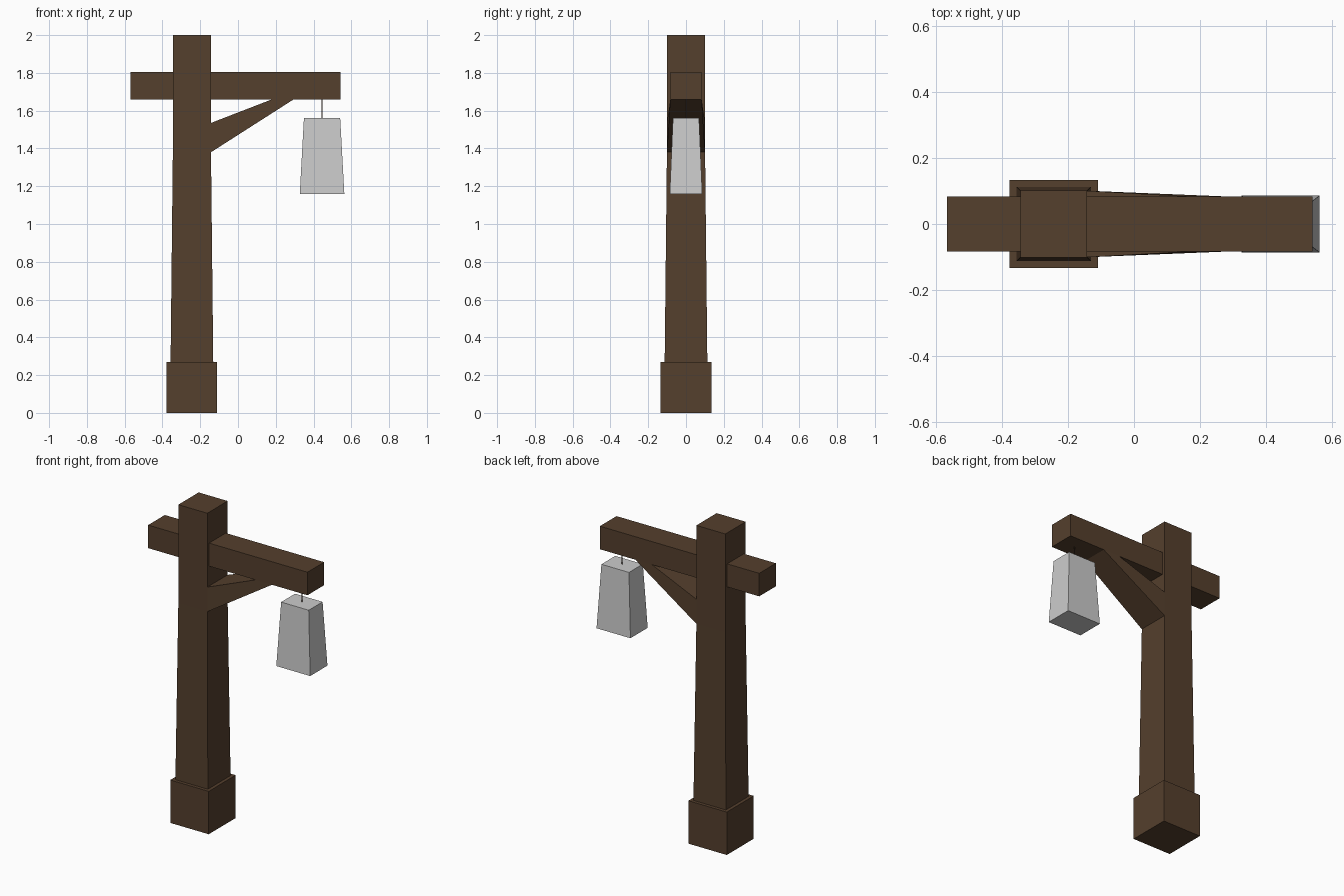
import bpy, bmesh

if "Cube" in bpy.data.objects:
    bpy.data.objects.remove(bpy.data.objects["Cube"])

wood = bpy.data.materials.new("dark_wood")
wood.diffuse_color = (0.09, 0.05, 0.026, 1)
wood.use_nodes = True
wood.node_tree.nodes["Principled BSDF"].inputs["Base Color"].default_value = wood.diffuse_color


def loft(name, rings, mat=None):
    """Skin a stack of four-cornered rings and cap both ends."""
    bm = bmesh.new()
    loops = [[bm.verts.new(p) for p in ring] for ring in rings]
    for a, b in zip(loops, loops[1:]):
        for i in range(4):
            j = (i + 1) % 4
            bm.faces.new((a[i], a[j], b[j], b[i]))
    bm.faces.new(loops[0][::-1])
    bm.faces.new(loops[-1])
    bmesh.ops.recalc_face_normals(bm, faces=bm.faces)
    mesh = bpy.data.meshes.new(name)
    bm.to_mesh(mesh)
    bm.free()
    obj = bpy.data.objects.new(name, mesh)
    bpy.context.collection.objects.link(obj)
    if mat:
        mesh.materials.append(mat)
    return obj


def level(cx, hx, hy, z):
    """Horizontal rectangle centred on (cx, 0)."""
    return [(cx + sx * hx, sy * hy, z)
            for sx, sy in ((-1, -1), (1, -1), (1, 1), (-1, 1))]


POST_X, LAMP_X = -0.244, 0.445

# Square footing
loft("base", [level(POST_X, 0.134, 0.134, 0), level(POST_X, 0.134, 0.134, 0.27)], wood)

# Post: tapered lower part, straight upper part
loft("post", [level(POST_X, 0.113, 0.113, 0.27),
              level(POST_X, 0.101, 0.101, 1.38),
              level(POST_X, 0.101, 0.101, 2.0)], wood)

# Cross beam
loft("cross_beam", [level(-0.013, 0.555, 0.083, 1.66),
                    level(-0.013, 0.555, 0.083, 1.805)], wood)

# Diagonal brace, narrowing from post width to beam width
px = POST_X + 0.101
loft("brace", [
    [(px, -0.101, 1.38), (px, 0.101, 1.38), (px, 0.101, 1.535), (px, -0.101, 1.535)],
    [(0.295, -0.083, 1.66), (0.295, 0.083, 1.66), (0.18, 0.083, 1.66), (0.18, -0.083, 1.66)],
], wood)

# Thin cord and hanging lantern
loft("cord", [level(LAMP_X, 0.002, 0.002, 1.55), level(LAMP_X, 0.002, 0.002, 1.67)], wood)
loft("lantern", [level(LAMP_X, 0.118, 0.086, 1.158), level(LAMP_X, 0.096, 0.069, 1.56)])
